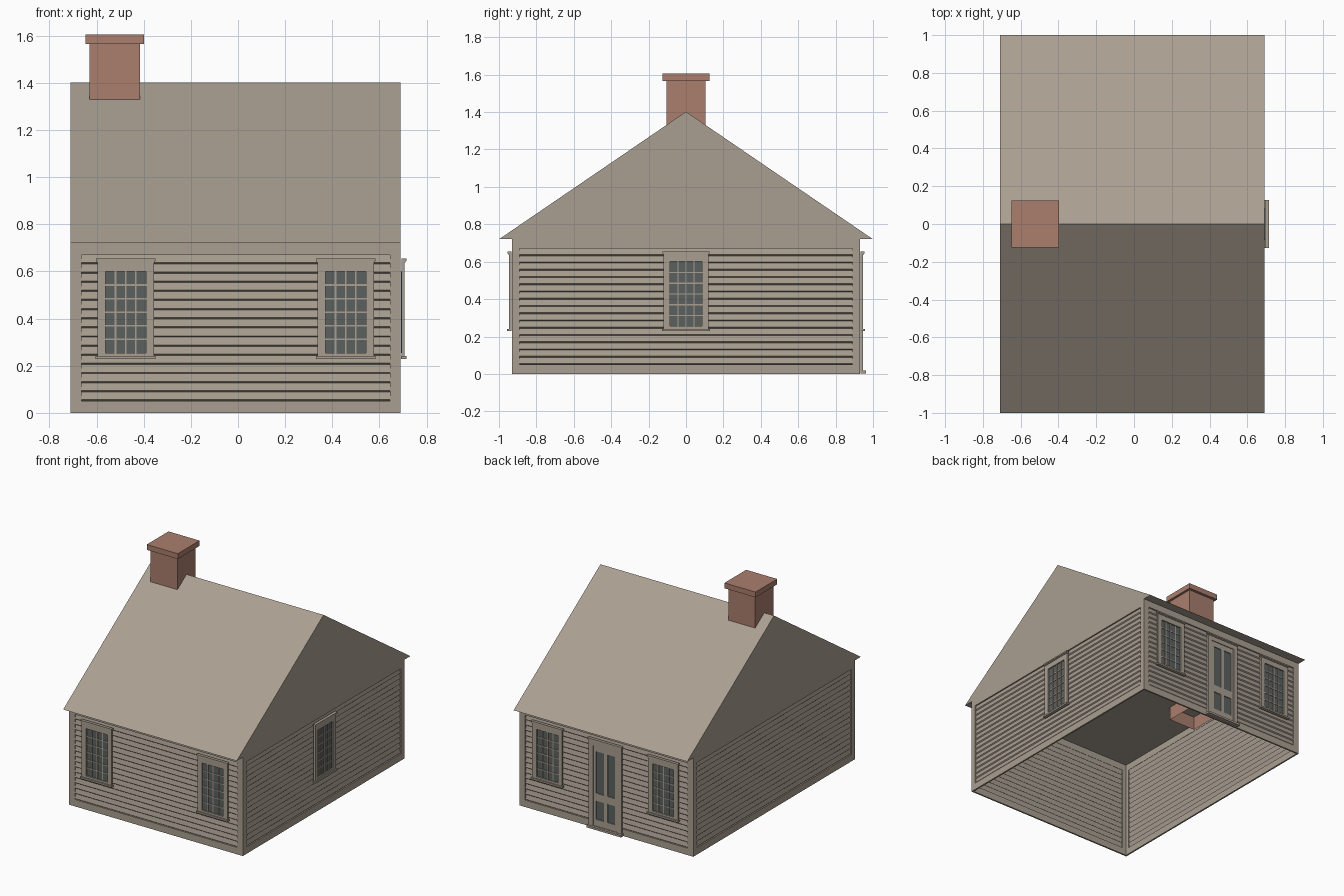
import bpy, bmesh
from math import radians
from mathutils import Matrix, Vector

if "Cube" in bpy.data.objects:
    bpy.data.objects.remove(bpy.data.objects["Cube"], do_unlink=True)


def material(name, rgb):
    m = bpy.data.materials.new(name)
    m.use_nodes = True
    m.diffuse_color = (*rgb, 1)
    m.node_tree.nodes["Principled BSDF"].inputs["Base Color"].default_value = (*rgb, 1)
    return m


TAUPE = material("taupe wood", (0.40, 0.345, 0.285))
BRICK = material("red brick", (0.40, 0.21, 0.155))
GLASS = material("dark glass", (0.105, 0.12, 0.115))

CENTRE_X = -0.01
HALF_X, HALF_Y = 0.70, 0.93
EAVE, RIDGE = 0.72, 1.402
PANEL_LOW, PANEL_HIGH = 0.05, 0.67


def box(bm, u, v, z, mat=0):
    """Box from (low, high) pairs; v points out of the wall, towards local -y."""
    size = Vector((u[1] - u[0], v[1] - v[0], z[1] - z[0]))
    mid = Vector((sum(u) / 2, -sum(v) / 2, sum(z) / 2))
    made = bmesh.ops.create_cube(bm, size=1, matrix=Matrix.Translation(mid) @ Matrix.Diagonal((*size, 1)))
    for f in {f for vert in made["verts"] for f in vert.link_faces}:
        f.material_index = mat


def finish(bm, name, mats, matrix=Matrix()):
    me = bpy.data.meshes.new(name)
    bm.to_mesh(me)
    bm.free()
    ob = bpy.data.objects.new(name, me)
    for m in mats:
        me.materials.append(m)
    ob.matrix_world = matrix
    bpy.context.collection.objects.link(ob)
    return ob


def on_wall(angle, distance, u=0):
    turn = Matrix.Rotation(radians(angle), 4, "Z")
    return Matrix.Translation((CENTRE_X, 0, 0)) @ turn @ Matrix.Translation((u, -distance, 0))


# Walls: a flush border around overlapping clapboards
def wall(name, angle, distance, half, border):
    bm = bmesh.new()
    inner = half - border
    depth = (-0.012, 0)
    for side in (-1, 1):
        box(bm, sorted((side * inner, side * half)), depth, (0, EAVE))
    box(bm, (-inner, inner), depth, (0, PANEL_LOW))
    box(bm, (-inner, inner), depth, (PANEL_HIGH, EAVE))
    boards = 16
    step = (PANEL_HIGH - PANEL_LOW) / boards
    profile = []
    for i in range(boards):
        z = PANEL_LOW + i * step
        profile += [(0.010, z), (0.003, z + 0.006)]
    profile.append((0.010, PANEL_HIGH))
    rows = [[bm.verts.new((s * inner, y, z)) for s in (-1, 1)] for y, z in profile]
    for a, b in zip(rows, rows[1:]):
        bm.faces.new((a[0], a[1], b[1], b[0]))
    finish(bm, name, [TAUPE], on_wall(angle, distance))


wall("front_wall", 0, HALF_Y, HALF_X, 0.045)
wall("left_wall", 90, HALF_X, HALF_Y, 0.04)
wall("back_wall", 180, HALF_Y, HALF_X, 0.045)
wall("right_wall", -90, HALF_X, HALF_Y, 0.04)


# Casing boards around an opening
def casing(bm, half, low, high, open_half, open_low, open_high):
    depth = (0.004, 0.017)
    for side in (-1, 1):
        box(bm, sorted((side * open_half, side * half)), depth, (low, high))
    box(bm, (-open_half, open_half), depth, (low, open_low))
    box(bm, (-open_half, open_half), depth, (open_high, high))
    box(bm, (-half - 0.006, half + 0.006), (0.004, 0.025), (high, high + 0.01))
    box(bm, (-half - 0.003, half + 0.003), (0.004, 0.021), (high - 0.007, high))


# Windows: casing, sill, glass and a grid of glazing bars
def window(name, angle, distance, u):
    bm = bmesh.new()
    gw, low, high = 0.086, 0.255, 0.60
    casing(bm, 0.12, 0.24, 0.645, gw, low, high)
    box(bm, (-0.127, 0.127), (0.002, 0.026), (0.229, 0.241))
    box(bm, (-gw, gw), (0.002, 0.007), (low, high), 1)
    columns, rows, bar = 4, 6, 0.0035
    for i in range(1, columns):
        x = -gw + 2 * gw * i / columns
        box(bm, (x - bar, x + bar), (0.007, 0.012), (low, high))
    for j in range(1, rows):
        z = low + (high - low) * j / rows
        box(bm, (-gw, gw), (0.007, 0.011), (z - bar, z + bar))
    finish(bm, name, [TAUPE, GLASS], on_wall(angle, distance, u))


for label, angle in (("front", 0), ("back", 180)):
    for number, u in enumerate((-0.467, 0.467), 1):
        window(f"{label}_window_{number}", angle, HALF_Y, u)
window("left_window", 90, HALF_X, 0.0)

# Back door: casing, threshold, slab and four glazed openings
bm = bmesh.new()
casing(bm, 0.132, 0.015, 0.645, 0.098, 0.02, 0.605)
box(bm, (-0.14, 0.14), (0.002, 0.033), (0.003, 0.018))
box(bm, (-0.098, 0.098), (0.002, 0.005), (0.02, 0.605), 1)
levels = [(0.02, 0.07), (0.205, 0.26), (0.565, 0.605)]
for rail in levels:
    box(bm, (-0.098, 0.098), (0.005, 0.011), rail)
for stile in ((-0.098, -0.078), (-0.014, 0.014), (0.078, 0.098)):
    for below, above in zip(levels, levels[1:]):
        box(bm, stile, (0.005, 0.011), (below[1], above[0]))
finish(bm, "back_door", [TAUPE, GLASS], on_wall(180, HALF_Y))

# Roof: a closed gabled prism whose underside is the ceiling
bm = bmesh.new()
section = [(-1, EAVE), (1, EAVE), (0, RIDGE)]
ends = [[bm.verts.new((CENTRE_X + s * HALF_X, y, z)) for y, z in section] for s in (-1, 1)]
bm.faces.new(ends[0])
bm.faces.new(ends[1])
for i in range(3):
    j = (i + 1) % 3
    bm.faces.new((ends[0][i], ends[0][j], ends[1][j], ends[1][i]))
bmesh.ops.recalc_face_normals(bm, faces=bm.faces)
finish(bm, "roof", [TAUPE])

# Chimney: a shaft open at the foot, below the ceiling, with a wider cap
SHAFT_X = -0.523
bm = bmesh.new()
box(bm, (-0.108, 0.108), (-0.105, 0.105), (0.62, 1.57))
bm.faces.ensure_lookup_table()
foot = [f for f in bm.faces if f.normal.z < -0.5]
bmesh.ops.delete(bm, geom=foot, context="FACES_ONLY")
box(bm, (-0.125, 0.125), (-0.125, 0.125), (1.566, 1.605))
finish(bm, "chimney", [BRICK], Matrix.Translation((SHAFT_X, 0, 0)))
